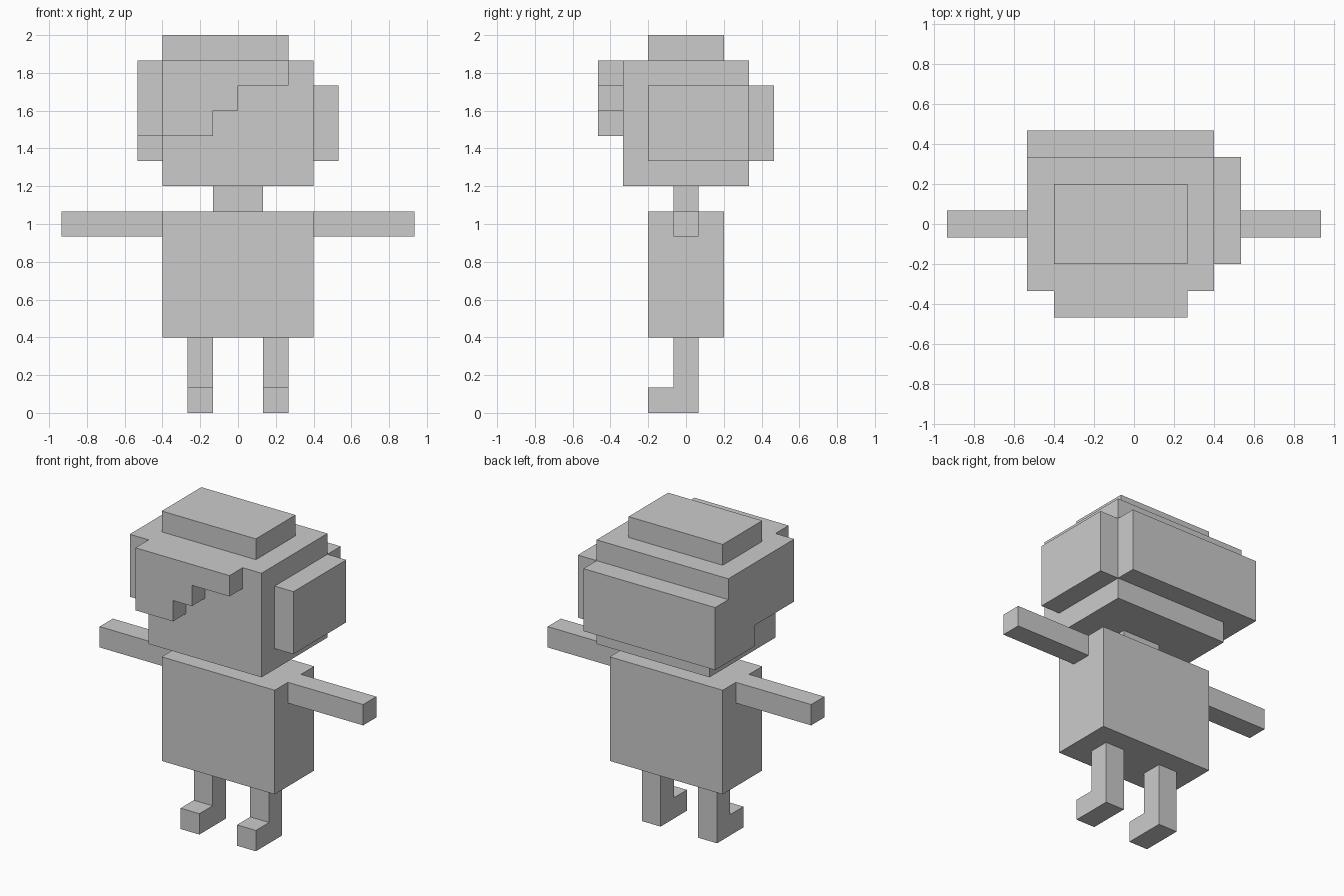
import bpy
import bmesh
from mathutils import Vector

U = 2 / 15  # one block of the voxel grid

cube = bpy.data.objects.get("Cube")
if cube:
    bpy.data.objects.remove(cube, do_unlink=True)

grey = bpy.data.materials.new("plain grey")
grey.use_nodes = True
colour = (0.6, 0.6, 0.6, 1)
grey.diffuse_color = colour
grey.node_tree.nodes["Principled BSDF"].inputs["Base Color"].default_value = colour


def prism(name, axis, start, end, profile):
    """Extrude a flat profile along x (points are y, z) or along y (points are x, z)."""
    def place(a, b, t):
        return Vector((t, a, b) if axis == "x" else (a, t, b)) * U
    bm = bmesh.new()
    face = bm.faces.new([bm.verts.new(place(a, b, start)) for a, b in profile])
    moved = bmesh.ops.extrude_face_region(bm, geom=[face], use_keep_orig=True)["geom"]
    offset = place(0, 0, end - start)
    bmesh.ops.translate(bm, vec=offset, verts=[v for v in moved if isinstance(v, bmesh.types.BMVert)])
    bmesh.ops.recalc_face_normals(bm, faces=bm.faces)
    mesh = bpy.data.meshes.new(name)
    bm.to_mesh(mesh)
    bm.free()
    mesh.materials.append(grey)
    obj = bpy.data.objects.new(name, mesh)
    bpy.context.collection.objects.link(obj)
    return obj


def block(name, x, y, z):
    """Box given by its (low, high) range on each axis, in blocks."""
    return prism(name, "y", *y, [(x[0], z[0]), (x[1], z[0]), (x[1], z[1]), (x[0], z[1])])


# Body and head
block("torso", (-3, 3), (-1.5, 1.5), (3, 8))
block("neck", (-1, 1), (-0.5, 0.5), (8, 9))
block("head", (-3, 3), (-2.5, 2.5), (9, 14))

# Arms and legs, with the feet pointing forward
leg_profile = [(-1.5, 0), (0.5, 0), (0.5, 3), (-0.5, 3), (-0.5, 1), (-1.5, 1)]
for side, s in (("left", 1), ("right", -1)):
    block(side + "_arm", sorted((3 * s, 7 * s)), (-0.5, 0.5), (7, 8))
    prism(side + "_leg", "x", *sorted((s, 2 * s)), leg_profile)

# Hair
block("hair_top", (-3, 2), (-1.5, 1.5), (14, 15))
block("hair_back", (-4, 3), (2.5, 3.5), (10, 13))
block("hair_left", (3, 4), (-1.5, 2.5), (10, 13))
prism("hair_right", "x", -4, -3,
      [(-2.5, 11), (0.5, 11), (0.5, 10), (2.5, 10), (2.5, 14), (-2.5, 14)])
prism("fringe", "y", -3.5, -2.5,
      [(-3, 11), (-1, 11), (-1, 12), (0, 12), (0, 13), (2, 13), (2, 14), (-3, 14)])
